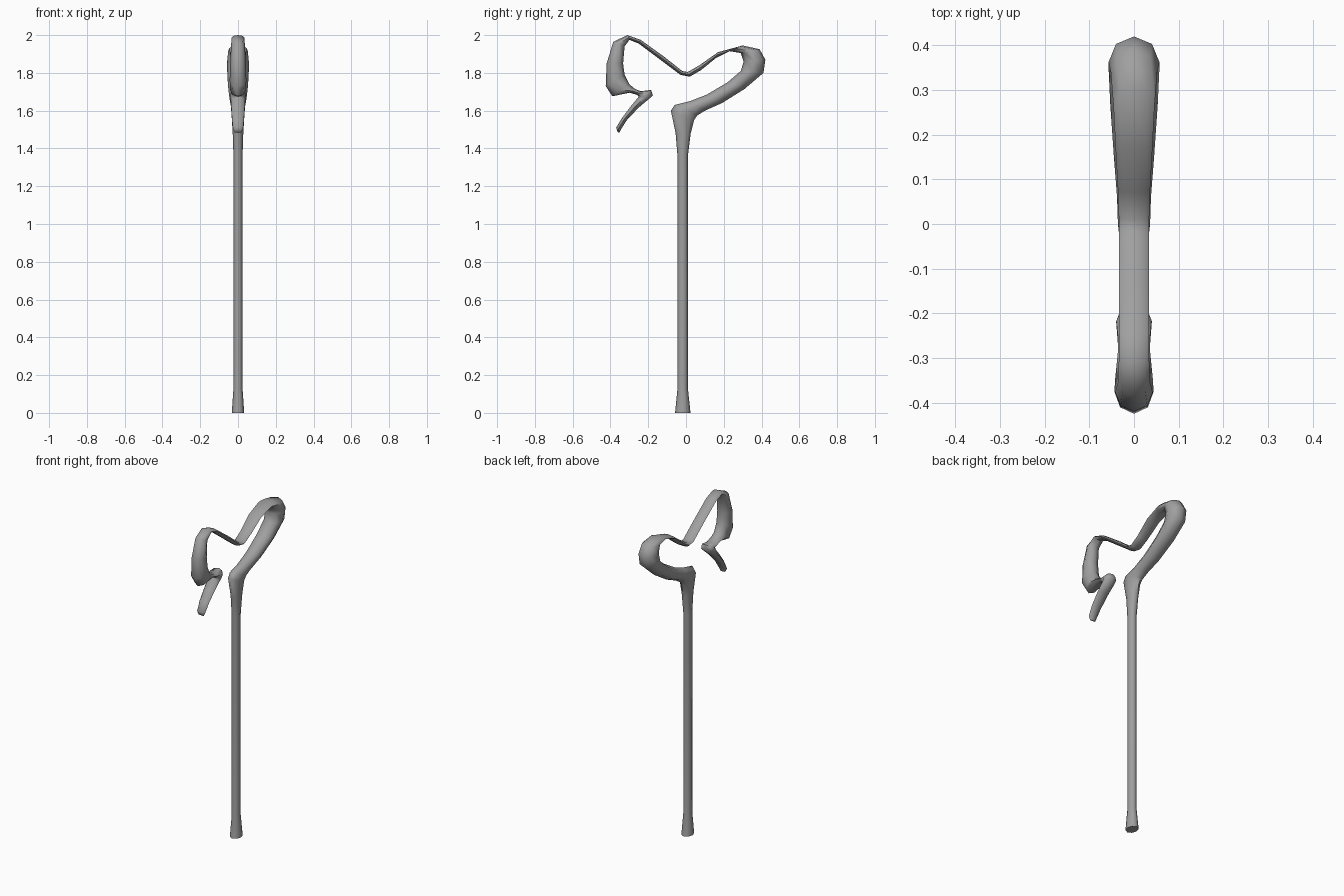
import bpy
import bmesh
import math
from mathutils import Vector

SIDES = 8

default_cube = bpy.data.objects.get("Cube")
if default_cube:
    bpy.data.objects.remove(default_cube, do_unlink=True)

# One plain grey for the whole cane
grey = bpy.data.materials.new("plain_grey")
grey.use_nodes = True
colour = (0.35, 0.35, 0.35, 1.0)
grey.diffuse_color = colour
shader = next(n for n in grey.node_tree.nodes if n.type == "BSDF_PRINCIPLED")
shader.inputs["Base Color"].default_value = colour

# Each section: inner edge (y, z), outer edge (y, z), half width in x
# Straight shaft, with a flared foot and a swelling shoulder
shaft = [
    ((-.058, 0), (.024, 0), .033),
    ((-.045, .13), (.01, .13), .024),
    ((-.045, 1.36), (.01, 1.36), .024),
    ((-.055, 1.48), (.025, 1.48), .028),
    ((-.08, 1.6), (.043, 1.55), .034),
    ((-.06, 1.63), (.06, 1.575), .036),
]

# Broad rear loop, thinning into the dip of the handle
rear_loop = [
    ((.02, 1.65), (.1, 1.6), .038),
    ((.11, 1.685), (.19, 1.64), .045),
    ((.22, 1.75), (.31, 1.715), .053),
    ((.29, 1.81), (.41, 1.8), .057),
    ((.305, 1.86), (.42, 1.87), .057),
    ((.29, 1.905), (.39, 1.925), .052),
    ((.23, 1.915), (.3, 1.945), .046),
    ((.16, 1.88), (.17, 1.91), .041),
    ((.08, 1.815), (.07, 1.84), .036),
    ((.02, 1.78), (.01, 1.805), .034),
]

# Thin strand rising into the front loop
front_loop = [
    ((-.03, 1.79), (-.02, 1.81), .034),
    ((-.13, 1.865), (-.115, 1.885), .034),
    ((-.25, 1.955), (-.24, 1.975), .034),
    ((-.3, 1.975), (-.31, 2), .034),
    ((-.325, 1.94), (-.385, 1.965), .036),
    ((-.333, 1.85), (-.42, 1.85), .042),
    ((-.325, 1.79), (-.425, 1.73), .044),
    ((-.3, 1.74), (-.39, 1.676), .042),
    ((-.27, 1.715), (-.3, 1.695), .036),
]

# Narrow neck folding back into the hanging hook
hook = [
    ((-.24, 1.703), (-.262, 1.685), .036),
    ((-.185, 1.71), (-.25, 1.675), .04),
    ((-.175, 1.68), (-.262, 1.66), .04),
    ((-.246, 1.62), (-.295, 1.62), .036),
    ((-.31, 1.555), (-.34, 1.56), .032),
    ((-.345, 1.5), (-.37, 1.51), .027),
    ((-.352, 1.483), (-.362, 1.487), .018),
]


def add_ring(bm, inner, outer, half_width):
    """Oval ring that touches the inner and outer edge of the outline."""
    inner = Vector((0, *inner))
    outer = Vector((0, *outer))
    centre = (inner + outer) / 2
    reach = (outer - inner) / 2
    across = Vector((half_width, 0, 0))
    ring = []
    for i in range(SIDES):
        angle = math.tau * i / SIDES
        ring.append(bm.verts.new(centre + reach * math.cos(angle) + across * math.sin(angle)))
    return ring


def loft(name, sections, material):
    """Skin a closed tube through all the rings."""
    bm = bmesh.new()
    rings = [add_ring(bm, *section) for section in sections]
    for low, high in zip(rings, rings[1:]):
        for i in range(SIDES):
            j = (i + 1) % SIDES
            bm.faces.new((low[i], low[j], high[j], high[i]))
    bm.faces.new(rings[0])
    bm.faces.new(rings[-1])
    bmesh.ops.recalc_face_normals(bm, faces=bm.faces[:])
    mesh = bpy.data.meshes.new(name)
    bm.to_mesh(mesh)
    bm.free()
    mesh.materials.append(material)
    obj = bpy.data.objects.new(name, mesh)
    bpy.context.collection.objects.link(obj)
    return obj


# Shaft and handle are one continuous piece
cane = loft("cane_shaft_and_handle", shaft + rear_loop + front_loop + hook, grey)
bpy.ops.object.select_all(action="DESELECT")
cane.select_set(True)
bpy.context.view_layer.objects.active = cane
bpy.ops.object.shade_smooth_by_angle(angle=math.radians(65))
